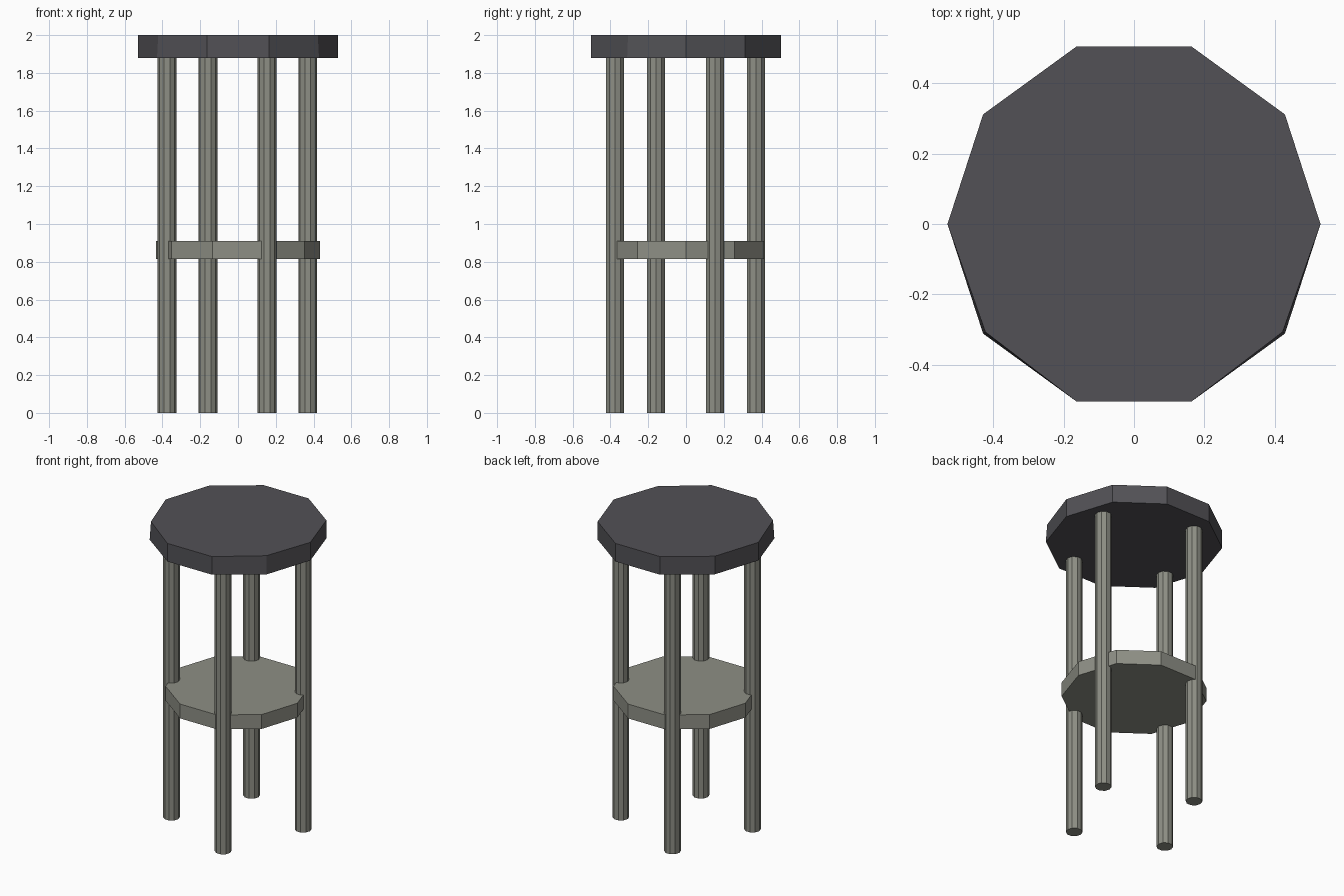
import bpy, bmesh, math

if "Cube" in bpy.data.objects:
    bpy.data.objects.remove(bpy.data.objects["Cube"])


def material(name, rgb):
    m = bpy.data.materials.new(name)
    m.diffuse_color = (*rgb, 1.0)
    m.use_nodes = True
    m.node_tree.nodes["Principled BSDF"].inputs["Base Color"].default_value = m.diffuse_color
    return m


charcoal = material("charcoal", (0.085, 0.083, 0.093))
grey_green = material("grey green", (0.27, 0.275, 0.235))


def prism(name, x, y, z0, z1, radius, mat, sides=10):
    """Upright flat-sided cylinder with a corner on +x."""
    bm = bmesh.new()
    ring = [(x + radius * math.cos(i * math.tau / sides),
             y + radius * math.sin(i * math.tau / sides)) for i in range(sides)]
    base = bm.faces.new([bm.verts.new((a, b, z0)) for a, b in ring])
    top = bmesh.ops.extrude_face_region(bm, geom=[base], use_keep_orig=True)
    for v in top["geom"]:
        if isinstance(v, bmesh.types.BMVert):
            v.co.z = z1
    bmesh.ops.recalc_face_normals(bm, faces=bm.faces)
    me = bpy.data.meshes.new(name)
    bm.to_mesh(me)
    bm.free()
    me.materials.append(mat)
    ob = bpy.data.objects.new(name, me)
    bpy.context.collection.objects.link(ob)
    return ob


# Seat, with two front top corners very slightly pulled in
seat = prism("seat", 0, 0, 1.88, 2.0, 0.53, charcoal)
for v in seat.data.vertices:
    if v.co.z > 1.95 and -0.4 < v.co.y < -0.2:
        v.co.x *= 0.985
        v.co.y *= 0.985

# Lower shelf
prism("shelf", 0, 0, 0.815, 0.91, 0.435, grey_green)

# Four legs on a turned square, reaching the seat underside
for i, label in enumerate(("right", "back", "left", "front")):
    a = math.radians(22.8 + 90 * i)
    prism(label + "_leg", 0.404 * math.cos(a) - 0.003, 0.404 * math.sin(a) - 0.003,
          0.0, 1.885, 0.05, grey_green)
